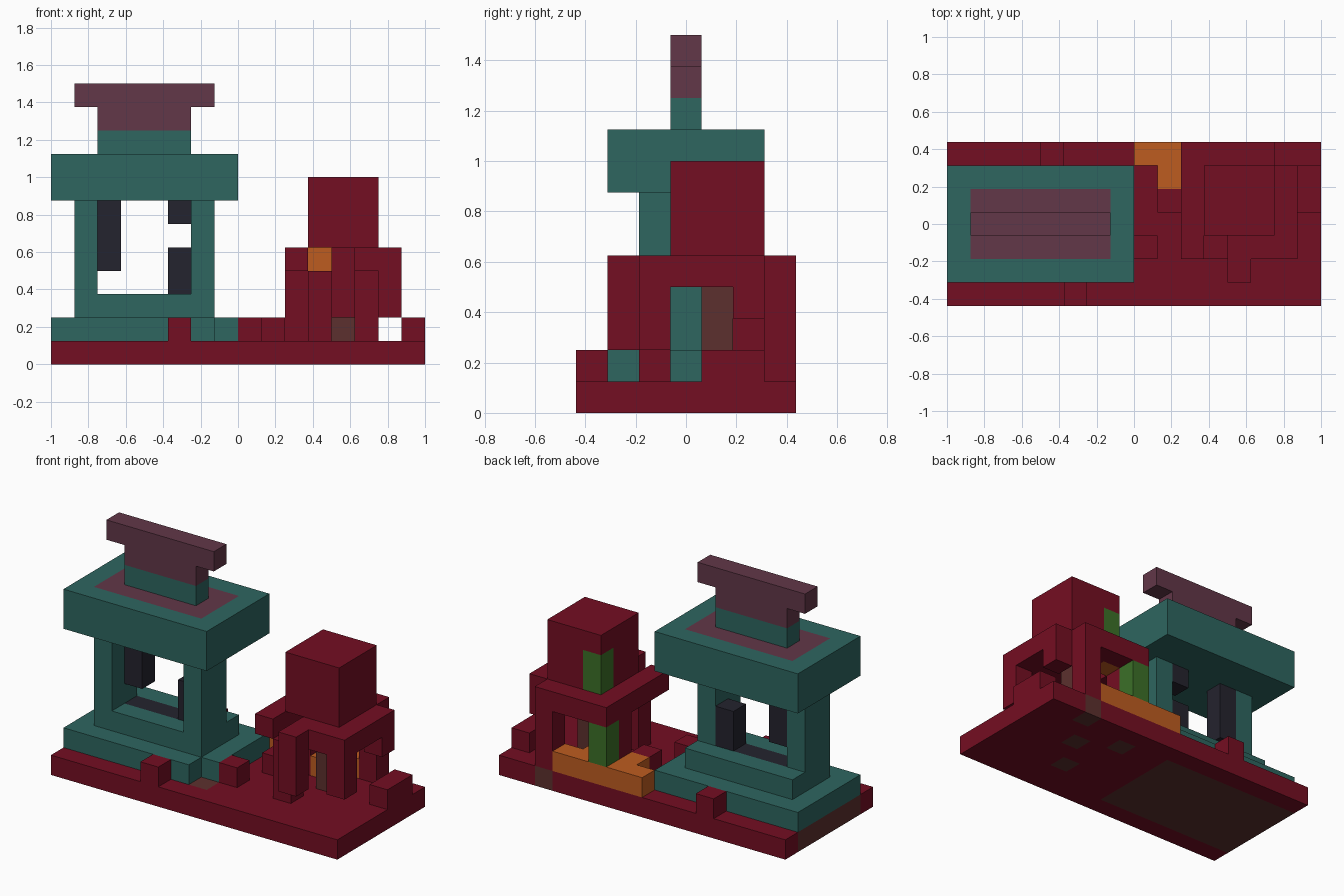
import bpy
import bmesh
from mathutils import Vector

UNIT = 0.125
ORIGIN = Vector((-1.0, -0.4375, 0.0))

default_cube = bpy.data.objects.get("Cube")
if default_cube:
    bpy.data.objects.remove(default_cube, do_unlink=True)


def linear(channel):
    """Turn a display channel (0-255) into a linear value."""
    c = channel / 255
    return c / 12.92 if c <= 0.04045 else ((c + 0.055) / 1.055) ** 2.4


def make_material(name, hex_code):
    colour = [linear(c) for c in bytes.fromhex(hex_code)] + [1.0]
    material = bpy.data.materials.new(name)
    material.use_nodes = True
    material.diffuse_color = colour
    bsdf = material.node_tree.nodes["Principled BSDF"]
    bsdf.inputs["Base Color"].default_value = colour
    bsdf.inputs["Roughness"].default_value = 0.9
    return material


RED = make_material("crimson", "740e22")
TEAL = make_material("teal", "2e6660")
MAUVE = make_material("mauve", "623748")
DARK = make_material("charcoal", "24232e")
ORANGE = make_material("orange", "be5c20")
BROWN = make_material("brown", "5c302e")
GREEN = make_material("green", "3c7027")

# Corner offsets of a unit block face for each axis, wound counter-clockwise
SQUARE = [(0, 0), (1, 0), (1, 1), (0, 1)]


def block_part(name, *boxes):
    """Fuse unit-block boxes (material, low corner, high corner) into one shell.
    Later boxes repaint earlier ones; a box without a material carves."""
    cells = {}
    for material, low, high in boxes:
        for x in range(low[0], high[0]):
            for y in range(low[1], high[1]):
                for z in range(low[2], high[2]):
                    if material:
                        cells[x, y, z] = material
                    else:
                        cells.pop((x, y, z), None)

    mesh = bpy.data.meshes.new(name)
    slots = []
    for material in cells.values():
        if material not in slots:
            slots.append(material)
            mesh.materials.append(material)

    bm = bmesh.new()
    corners = {}

    def corner(point):
        if point not in corners:
            corners[point] = bm.verts.new(ORIGIN + Vector(point) * UNIT)
        return corners[point]

    for cell, material in cells.items():
        for axis in range(3):
            for side in (0, 1):
                neighbour = list(cell)
                neighbour[axis] += 2 * side - 1
                if tuple(neighbour) in cells:
                    continue
                loop = []
                for u, v in SQUARE if side else reversed(SQUARE):
                    point = list(cell)
                    point[axis] += side
                    point[(axis + 1) % 3] += u
                    point[(axis + 2) % 3] += v
                    loop.append(corner(tuple(point)))
                face = bm.faces.new(loop)
                face.material_index = slots.index(material)
    bm.to_mesh(mesh)
    bm.free()
    obj = bpy.data.objects.new(name, mesh)
    bpy.context.collection.objects.link(obj)
    return obj


def single(material, x, y, bottom, top):
    """A one-block-wide column."""
    return material, (x, y, bottom), (x + 1, y + 1, top)


# Ground slab, stained under the shrine and under the tower posts
block_part("ground_slab",
           (RED, (0, 0, 0), (16, 7, 1)),
           (BROWN, (0, 1, 0), (8, 6, 1)),
           *[single(BROWN, x, y, 0, 1)
             for x, y in ((11, 2), (12, 4), (10, 5), (13, 6))])

# Loose blocks lying on the slab
for name, x, y in (("front_stone", 5, 0), ("back_stone", 4, 6),
                   ("middle_stone", 8, 2), ("inner_stone", 9, 4)):
    block_part(name, single(RED, x, y, 1, 2))
block_part("side_step", (RED, (15, 4, 1), (16, 6, 2)))

# Shrine plinth with one missing corner block
block_part("shrine_plinth",
           (TEAL, (0, 1, 1), (8, 6, 2)),
           (None, (7, 1, 1), (8, 2, 2)))

# Shrine sill and its two legs
block_part("shrine_frame",
           (TEAL, (1, 2, 2), (7, 5, 3)),
           (DARK, (2, 3, 2), (6, 4, 3)),
           *[(TEAL, (x, 2, 3), (x + 1, 4, 7)) for x in (1, 6)])

# Dark fittings inside the opening
block_part("hanging_bar", single(DARK, 2, 3, 4, 7))
block_part("standing_bar", single(DARK, 5, 3, 3, 5))
block_part("short_bar", single(DARK, 5, 3, 6, 7))

# Roof with its inlaid panel, and the ridge on top
block_part("shrine_roof",
           (TEAL, (0, 1, 7), (8, 6, 9)),
           (MAUVE, (1, 2, 8), (7, 5, 9)))
block_part("roof_ridge",
           (TEAL, (2, 3, 9), (6, 4, 10)),
           (MAUVE, (2, 3, 10), (6, 4, 11)),
           (MAUVE, (1, 3, 11), (7, 4, 12)))

# Tower ledge with a slot in front, and an ember in the slot
block_part("tower_ledge",
           (RED, (10, 2, 4), (15, 6, 5)),
           (RED, (10, 6, 4), (14, 7, 5)),
           (None, (11, 2, 4), (12, 5, 5)),
           single(ORANGE, 11, 5, 4, 5))

# Tower posts, some standing and some hanging from the ledge
for name, x, y, bottom, top in (("front_post", 11, 2, 1, 4),
                                ("side_post", 10, 5, 1, 4),
                                ("back_post", 13, 6, 1, 4),
                                ("hanging_post", 12, 1, 2, 5),
                                ("corner_post", 14, 2, 2, 4),
                                ("short_post", 14, 5, 3, 4)):
    block_part(name, single(RED, x, y, bottom, top))
block_part("brown_post", single(BROWN, 12, 4, 1, 4))

# Tower head with a mossy back corner
block_part("tower_head",
           (RED, (11, 3, 5), (14, 6, 8)),
           single(GREEN, 11, 5, 5, 7))

# Orange kerb behind the tower with a green stem on it
block_part("orange_kerb",
           (ORANGE, (8, 6, 1), (13, 7, 2)),
           single(ORANGE, 9, 5, 1, 2),
           single(ORANGE, 11, 5, 1, 2))
block_part("green_stem", single(GREEN, 10, 6, 2, 4))
